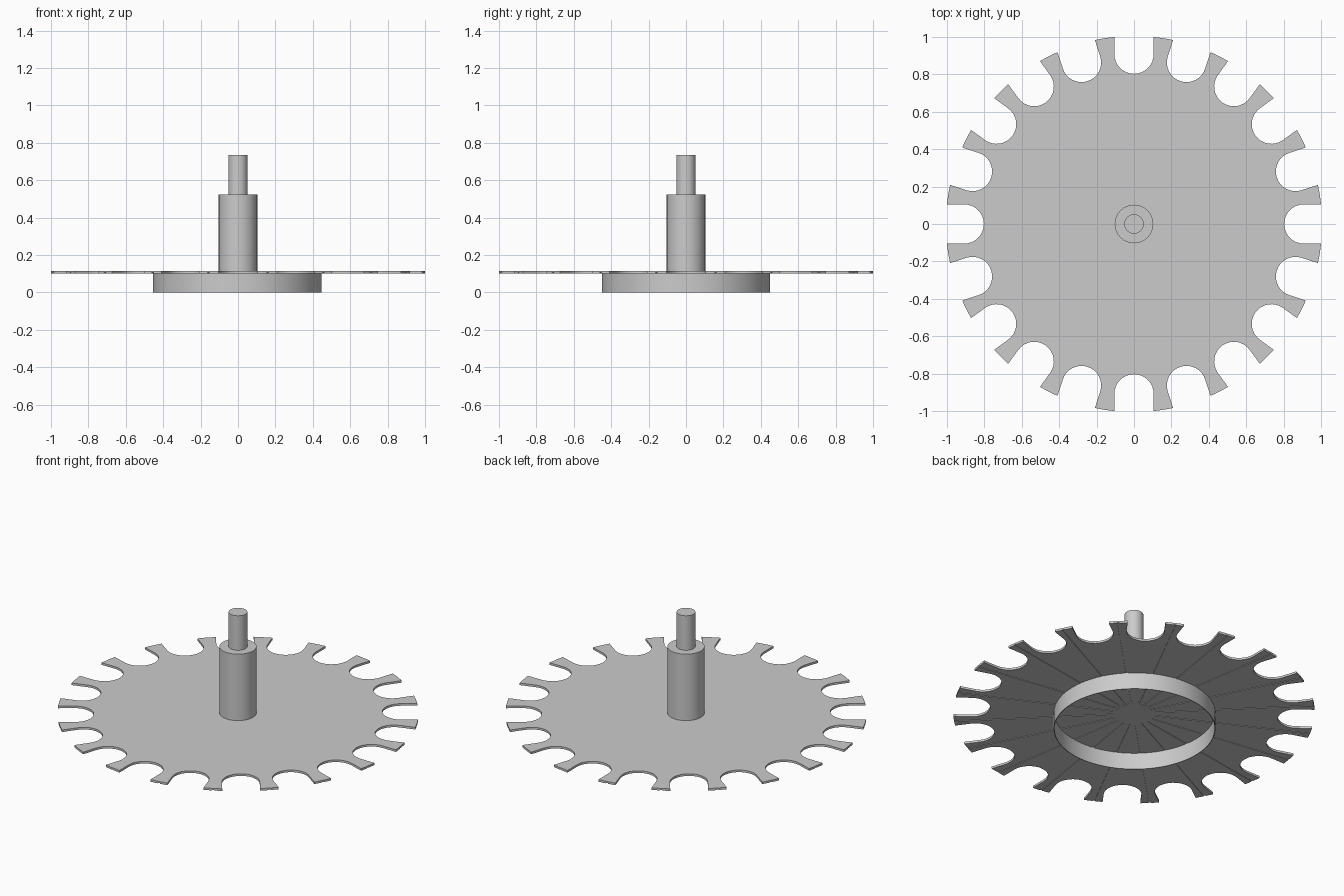
import bpy, bmesh
from math import cos, sin, asin, pi, radians
from mathutils import Matrix, Vector

cube = bpy.data.objects.get("Cube")
if cube:
    bpy.data.objects.remove(cube, do_unlink=True)

grey = bpy.data.materials.new("light_grey")
grey.use_nodes = True
colour = (0.6, 0.6, 0.6, 1)
grey.diffuse_color = colour
grey.node_tree.nodes["Principled BSDF"].inputs["Base Color"].default_value = colour

SLOTS = 20
STEP = 2 * pi / SLOTS
OUTER = 1.0055
SLOT_R = 0.105          # half width of a slot
SLOT_C = 0.908          # centre of its round end
BOTTOM, TOP = 0.102, 0.115


def finish(name, bm):
    bmesh.ops.recalc_face_normals(bm, faces=bm.faces)
    mesh = bpy.data.meshes.new(name)
    bm.to_mesh(mesh)
    bm.free()
    mesh.materials.append(grey)
    obj = bpy.data.objects.new(name, mesh)
    bpy.context.collection.objects.link(obj)
    return obj


def smooth(obj):
    bpy.ops.object.select_all(action='DESELECT')
    obj.select_set(True)
    bpy.context.view_layer.objects.active = obj
    bpy.ops.object.shade_smooth_by_angle(angle=radians(35))


def lathe(name, profile, centre_x=0, closed=False, segments=64):
    bm = bmesh.new()
    points = [bm.verts.new((r, 0, z)) for r, z in profile]
    pairs = list(zip(points, points[1:]))
    if closed:
        pairs.append((points[-1], points[0]))
    edges = [bm.edges.new(p) for p in pairs]
    bmesh.ops.spin(bm, geom=points + edges, cent=(0, 0, 0), axis=(0, 0, 1),
                   angle=2 * pi, steps=segments)
    bmesh.ops.remove_doubles(bm, verts=bm.verts, dist=1e-5)
    bmesh.ops.translate(bm, verts=bm.verts, vec=(centre_x, 0, 0))
    obj = finish(name, bm)
    smooth(obj)


# Slotted disc: one slot and tooth outline repeated round the centre
half = asin(SLOT_R / OUTER)
sector = [Vector((OUTER * cos(half), -SLOT_R, BOTTOM))]
for i in range(17):
    a = -pi / 2 - pi * i / 16
    sector.append(Vector((SLOT_C + SLOT_R * cos(a), SLOT_R * sin(a), BOTTOM)))
for i in range(5):
    a = half + (STEP - 2 * half) * i / 5
    sector.append(Vector((OUTER * cos(a), OUTER * sin(a), BOTTOM)))

bm = bmesh.new()
outline = [bm.verts.new(Matrix.Rotation(STEP * k, 3, 'Z') @ p)
           for k in range(SLOTS) for p in sector]
face = bm.faces.new(outline)
top = bmesh.ops.extrude_face_region(bm, geom=[face])["geom"]
bmesh.ops.translate(bm, vec=(0, 0, TOP - BOTTOM),
                    verts=[v for v in top if isinstance(v, bmesh.types.BMVert)])
disc = finish("slotted_disc", bm)

# Shallow radial division grooves on the underside, one per tooth
bm = bmesh.new()
for k in range(SLOTS):
    turn = Matrix.Rotation(STEP * (k + 0.5), 4, 'Z')
    bmesh.ops.create_cube(bm, size=1, matrix=turn
                          @ Matrix.Translation((0.6, 0, BOTTOM))
                          @ Matrix.Diagonal((0.96, 0.012, 0.006, 1)))
cutter = finish("groove_cutter", bm)
cutter.hide_render = True
cut = disc.modifiers.new("grooves", 'BOOLEAN')
cut.operation = 'DIFFERENCE'
cut.solver = 'EXACT'
cut.object = cutter
bpy.context.view_layer.objects.active = disc
bpy.ops.object.modifier_apply(modifier=cut.name)
bpy.data.objects.remove(cutter, do_unlink=True)
smooth(disc)

# Stepped shaft: wide hub below a narrow pin
lathe("stepped_shaft", [(0, BOTTOM - 0.001), (0.103, BOTTOM - 0.001), (0.103, 0.523),
                        (0.052, 0.523), (0.052, 0.735), (0, 0.735)])

# Thin open collar under the disc
lathe("lower_collar", [(0.45, 0), (0.45, BOTTOM + 0.002),
                       (0.446, BOTTOM + 0.002), (0.446, 0)],
      centre_x=-0.004, closed=True, segments=96)
